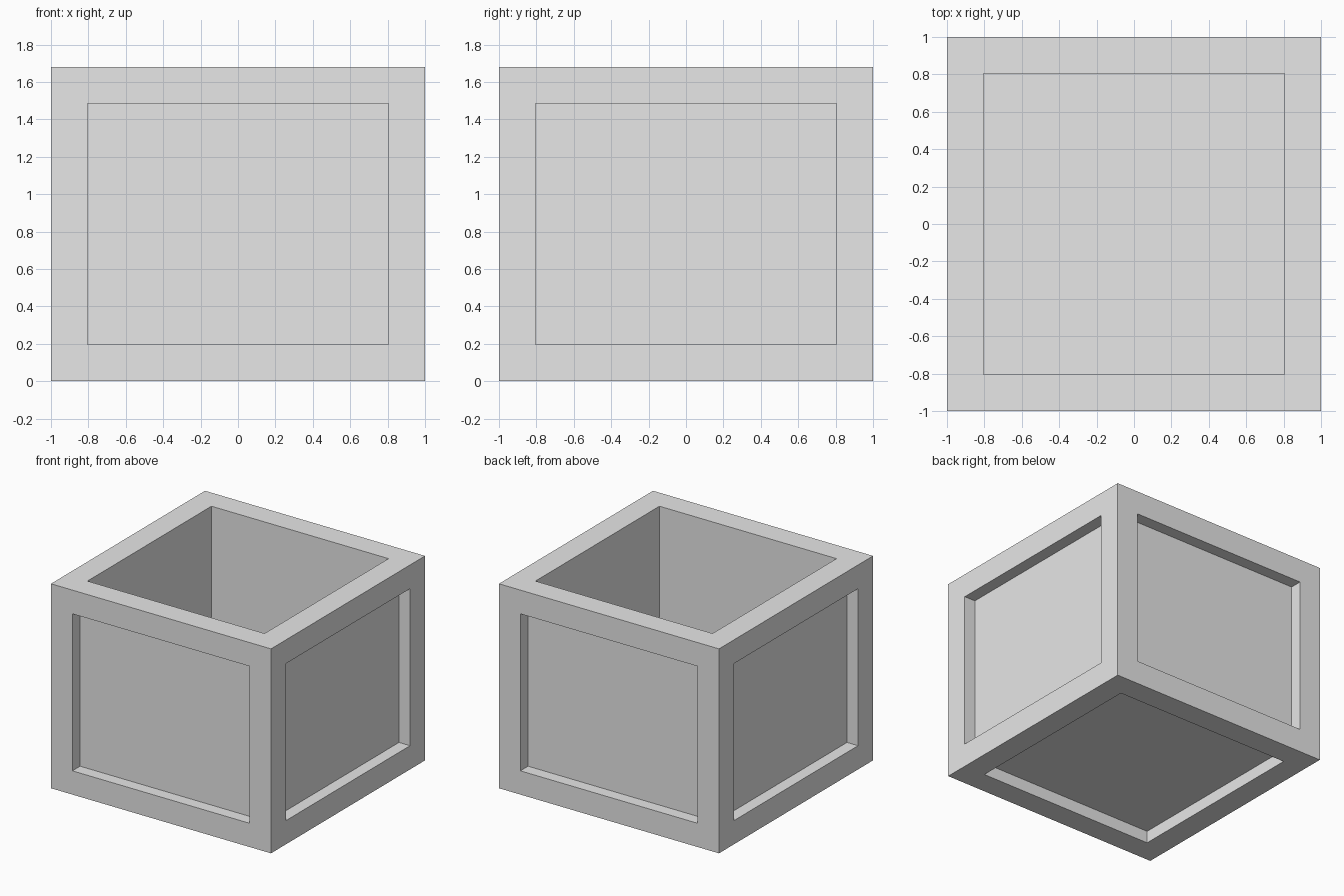
import bpy
import bmesh

WIDTH, HEIGHT = 2.0, 1.68
FRAME = 0.195      # width of the frame around every panel
RECESS = 0.1       # depth of the outer panels

if "Cube" in bpy.data.objects:
    bpy.data.objects.remove(bpy.data.objects["Cube"], do_unlink=True)

# Single grey material
grey = bpy.data.materials.new("light grey")
grey.use_nodes = True
colour = (0.8, 0.8, 0.8, 1.0)
grey.diffuse_color = colour
grey.node_tree.nodes["Principled BSDF"].inputs["Base Color"].default_value = colour

# Solid block standing on the ground
bm = bmesh.new()
bmesh.ops.create_cube(bm, size=1.0)
for v in bm.verts:
    v.co = (v.co.x * WIDTH, v.co.y * WIDTH, (v.co.z + 0.5) * HEIGHT)
bm.normal_update()

# Shallow panels on the sides and underside, deep open cavity on top
top = [f for f in bm.faces if f.normal.z > 0.5]
panels = [f for f in bm.faces if f.normal.z < 0.5]
for faces, depth in ((panels, RECESS), (top, HEIGHT - FRAME)):
    bmesh.ops.inset_individual(bm, faces=faces, thickness=FRAME, depth=0.0,
                               use_even_offset=True)
    for face in faces:
        # Push the inset face straight in, leaving square walls
        normal = face.normal.copy()
        inner = bmesh.ops.extrude_discrete_faces(bm, faces=[face])["faces"][0]
        bmesh.ops.translate(bm, verts=inner.verts, vec=-normal * depth)

bmesh.ops.recalc_face_normals(bm, faces=bm.faces)
mesh = bpy.data.meshes.new("open_crate")
bm.to_mesh(mesh)
bm.free()
mesh.materials.append(grey)
crate = bpy.data.objects.new("open_crate", mesh)
bpy.context.collection.objects.link(crate)
